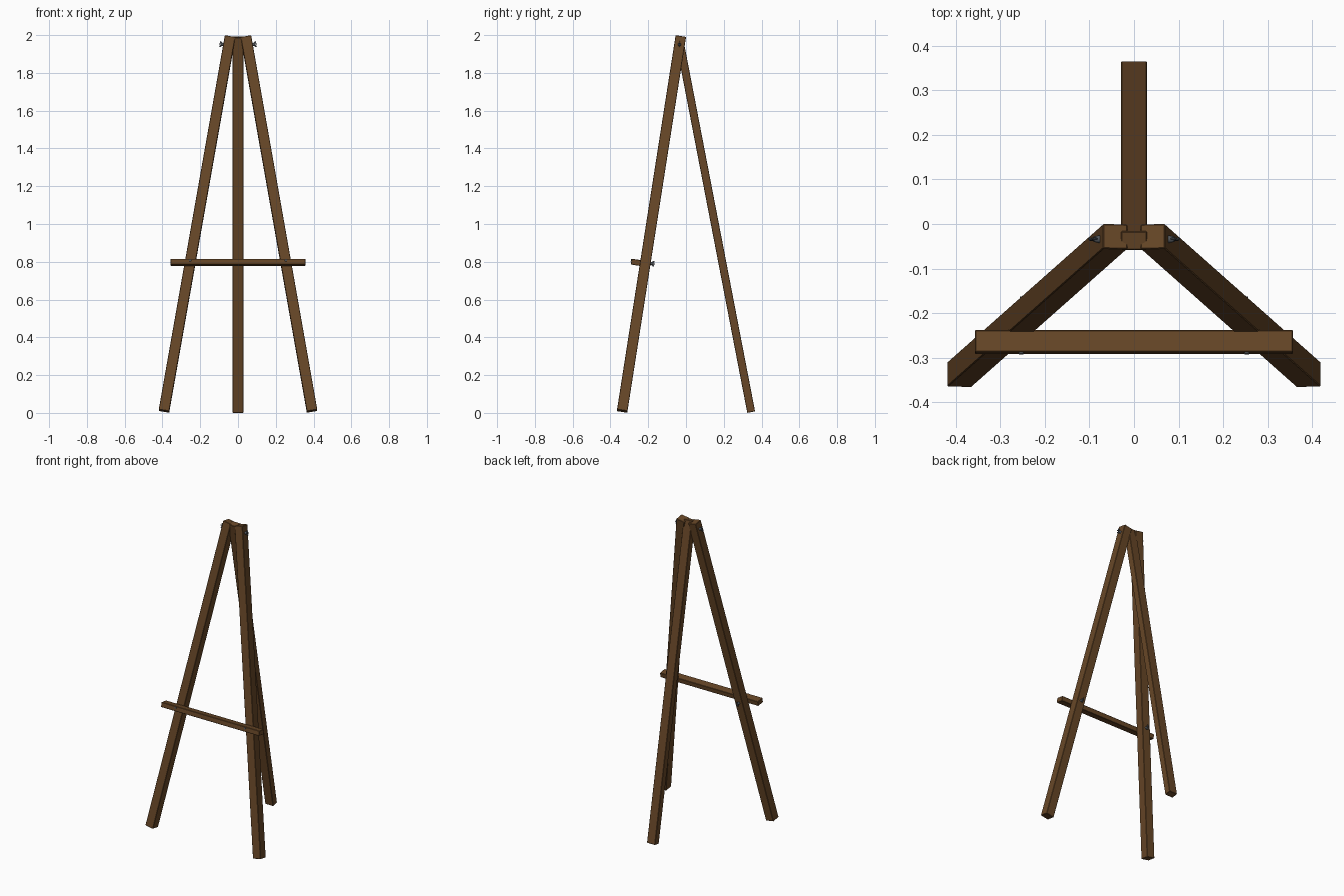
import bpy
from mathutils import Vector, Matrix

if "Cube" in bpy.data.objects:
    bpy.data.objects.remove(bpy.data.objects["Cube"])


def material(name, rgb):
    m = bpy.data.materials.new(name)
    m.diffuse_color = (*rgb, 1)
    m.use_nodes = True
    m.node_tree.nodes["Principled BSDF"].inputs["Base Color"].default_value = m.diffuse_color
    return m


WOOD = material("brown wood", (0.135, 0.062, 0.02))
STEEL = material("dark steel", (0.085, 0.095, 0.105))


def frame(origin, z_axis, y_hint):
    """Matrix at origin with its z along z_axis and y close to y_hint."""
    z = Vector(z_axis).normalized()
    x = Vector(y_hint).cross(z).normalized()
    y = z.cross(x)
    return Matrix.Translation(origin) @ Matrix((x, y, z)).transposed().to_4x4()


def place(name, mat, matrix, size=(1, 1, 1)):
    ob = bpy.context.object
    ob.name = name
    ob.data.transform(Matrix.Diagonal((*size, 1)))
    ob.matrix_world = matrix
    ob.data.materials.append(mat)
    return ob


def beam(name, a, b, width, depth, y_hint):
    """Slightly bevelled timber from a to b."""
    a, b = Vector(a), Vector(b)
    bpy.ops.mesh.primitive_cube_add(size=1)
    ob = place(name, WOOD, frame((a + b) / 2, b - a, y_hint), (width, depth, (b - a).length))
    bev = ob.modifiers.new("edges", 'BEVEL')
    bev.width, bev.segments = 0.002, 1


def cylinder(name, m, z0, z1, r0, r1, sides):
    bpy.ops.mesh.primitive_cone_add(vertices=sides, radius1=r0, radius2=r1, depth=z1 - z0)
    ob = place(name, STEEL, m @ Matrix.Translation((0, 0, (z0 + z1) / 2)))
    bpy.ops.object.shade_smooth_by_angle()
    return ob


def wing_nut(name, m):
    """Bolt end, tapered nut and two wings, seated at the frame origin along z."""
    cylinder(name + "_bolt_end", m, -0.03, 0.024, 0.003, 0.003, 10)
    cylinder(name + "_hub", m, 0, 0.013, 0.009, 0.006, 12)
    for s in (-1, 1):
        bpy.ops.mesh.primitive_cylinder_add(vertices=10, radius=0.5, depth=1)
        tilt = frame((0, s * 0.009, 0.013), (1, 0, 0), (0, s * 0.6, 0.8))
        place(name + "_wing", STEEL, m @ tilt, (0.01, 0.017, 0.003))


# Front legs with their hardware, mirrored left and right
for side, s in (("left", -1), ("right", 1)):
    foot = Vector((s * 0.392, -0.338, 0.0095))
    top = Vector((s * 0.042, -0.028, 1.9905))
    d = (top - foot).normalized()
    back = Vector((0, d.z, -d.y)).normalized()      # normal of the rear face
    out = s * back.cross(d).normalized()            # normal of the outer face
    beam(side + "_front_leg", foot, top, 0.056, 0.056, back)

    # pivot wing nut at the top of the leg
    p = foot.lerp(top, 0.977)
    wing_nut(side + "_pivot_nut", frame(p + out * 0.028, out, d))

    # bolt through the leg and ledge
    p = foot.lerp(top, 0.397)
    wing_nut(side + "_ledge_nut", frame(p + back * 0.028, back, d))
    cylinder(side + "_ledge_bolt_head", frame(p - back * 0.076, -back, d),
             -0.02, 0.002, 0.007, 0.006, 12)

# Rear leg
beam("rear_leg", (0, 0.345, 0.004), (0, -0.038, 1.99), 0.058, 0.042, (0, 1, 0))

# Picture ledge, tilted square to the front legs
beam("ledge", (-0.357, -0.265, 0.797), (0.357, -0.265, 0.797), 0.031, 0.05, (0, 1, -0.156))
